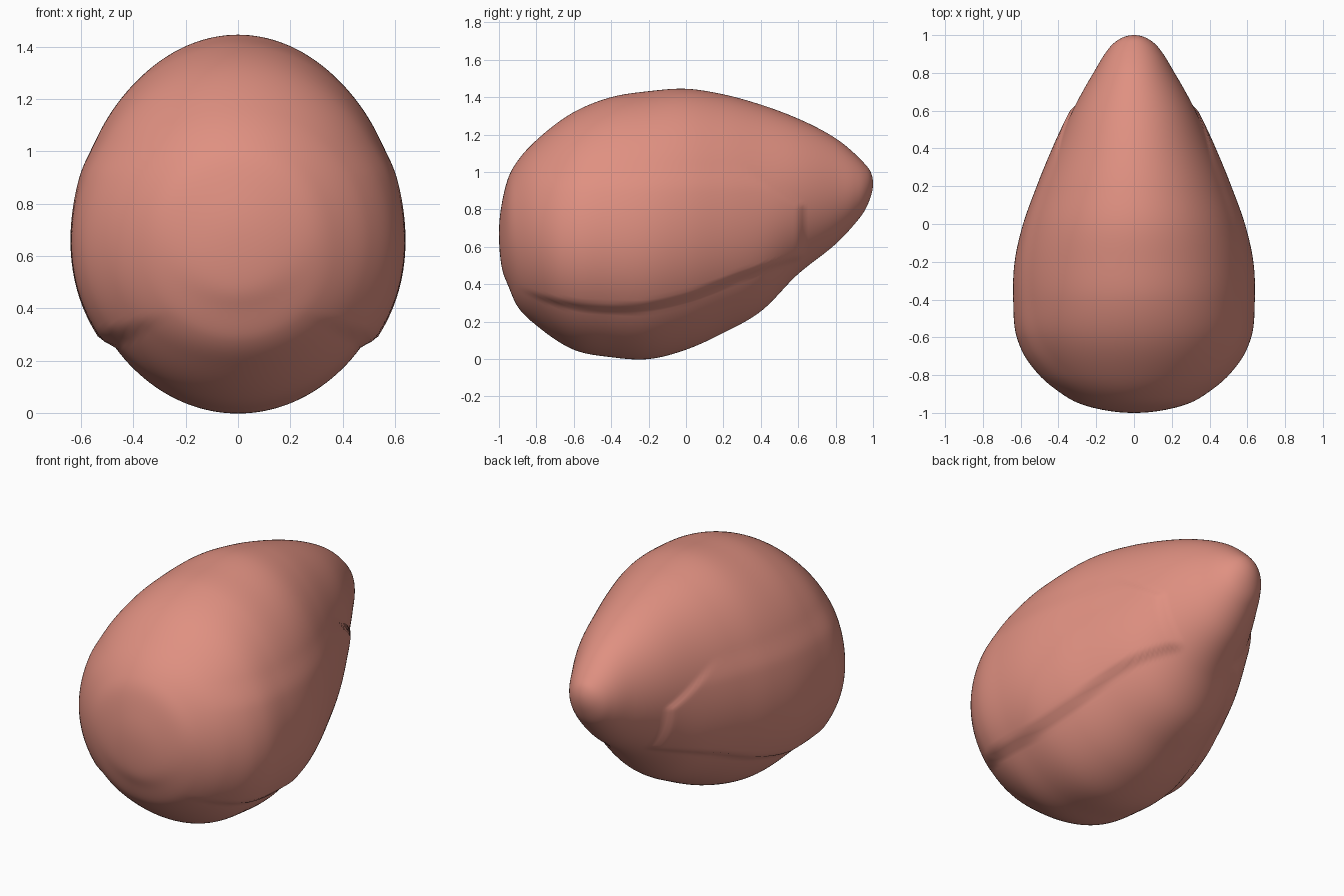
import bpy, bmesh, math

if "Cube" in bpy.data.objects:
    bpy.data.objects.remove(bpy.data.objects["Cube"])

# Profile stations: y, half width, bottom z, top z
KEYS = [
    (-1.0, 0.0, 0.67, 0.67), (-0.985, 0.16, 0.49, 0.83), (-0.95, 0.29, 0.39, 0.97),
    (-0.9, 0.38, 0.28, 1.06), (-0.8, 0.49, 0.18, 1.17), (-0.6, 0.595, 0.05, 1.32),
    (-0.4, 0.615, 0.01, 1.40), (-0.2, 0.608, 0.0, 1.432), (0.0, 0.565, 0.05, 1.445),
    (0.2, 0.495, 0.14, 1.415), (0.4, 0.415, 0.255, 1.36), (0.6, 0.325, 0.455, 1.285),
    (0.8, 0.215, 0.615, 1.18), (0.9, 0.155, 0.72, 1.10), (0.95, 0.115, 0.785, 1.05),
    (0.985, 0.065, 0.86, 1.005), (1.0, 0.0, 0.94, 0.94)]
# Lower fold line along each side: y, z
FOLD = [(-1.0, 0.42), (-0.7, 0.31), (-0.35, 0.27), (0.0, 0.33),
        (0.3, 0.45), (0.6, 0.54), (1.0, 0.62)]


def curve(points, t):
    """Smooth interpolation through (t, value) points."""
    n = len(points)

    def slope(i):
        a, b = points[max(i - 1, 0)], points[min(i + 1, n - 1)]
        return (b[1] - a[1]) / (b[0] - a[0])
    for i in range(n - 1):
        (t0, a), (t1, b) = points[i], points[i + 1]
        if t <= t1 or i == n - 2:
            h = t1 - t0
            u = min(max((t - t0) / h, 0), 1)
            return ((2*u**3 - 3*u*u + 1) * a + (u**3 - 2*u*u + u) * h * slope(i)
                    + (3*u*u - 2*u**3) * b + (u**3 - u*u) * h * slope(i + 1))


def step(v):
    v = min(max(v, 0), 1)
    return v * v * (3 - 2 * v)


def side_bulge(y, z):
    """Raised side panel: sharp lower fold and rear edge, soft upper edge."""
    lower = step((z - curve(FOLD, y) + 0.02) / 0.035)
    rear = step((0.64 - 1.5 * max(0, z - 0.82) - y) / 0.045)
    front = step((y + 0.92) / 0.25)
    upper = 1 - step((z - 0.35) / 0.65)
    return lower * rear * front * (0.012 * (1 - step((z - 0.9) / 0.15)) + 0.026 * upper)


RINGS, SEGS = 150, 160
tracks = [[(math.acos(-k[0]), k[c]) for k in KEYS] for c in (1, 2, 3)]
bm = bmesh.new()
rings = []
for i in range(1, RINGS):
    t = math.pi * i / RINGS
    y = -math.cos(t)
    w, lo, hi = (curve(tr, t) for tr in tracks)
    mid, half = (lo + hi) / 2, (hi - lo) / 2
    ring = []
    for j in range(SEGS):
        a = 2 * math.pi * j / SEGS
        x, z = w * math.cos(a), mid + half * math.sin(a)
        if abs(x) > 1e-4:
            x += math.copysign(side_bulge(y, z) * step(abs(math.cos(a)) * 1.6), x)
        ring.append(bm.verts.new((x, y, z)))
    rings.append(ring)
front_tip = bm.verts.new((0, -1, 0.67))
rear_tip = bm.verts.new((0, 1, 0.94))
for j in range(SEGS):
    k = (j + 1) % SEGS
    bm.faces.new((front_tip, rings[0][j], rings[0][k]))
    bm.faces.new((rear_tip, rings[-1][k], rings[-1][j]))
    for r, s in zip(rings, rings[1:]):
        bm.faces.new((r[j], s[j], s[k], r[k]))
bmesh.ops.recalc_face_normals(bm, faces=bm.faces[:])
for f in bm.faces:
    f.smooth = True

# Rounded body
mesh = bpy.data.meshes.new("body")
bm.to_mesh(mesh)
bm.free()
body = bpy.data.objects.new("body", mesh)
bpy.context.collection.objects.link(body)
pink = bpy.data.materials.new("salmon pink")
pink.diffuse_color = (0.74, 0.28, 0.22, 1)
pink.use_nodes = True
pink.node_tree.nodes["Principled BSDF"].inputs["Base Color"].default_value = pink.diffuse_color
mesh.materials.append(pink)
